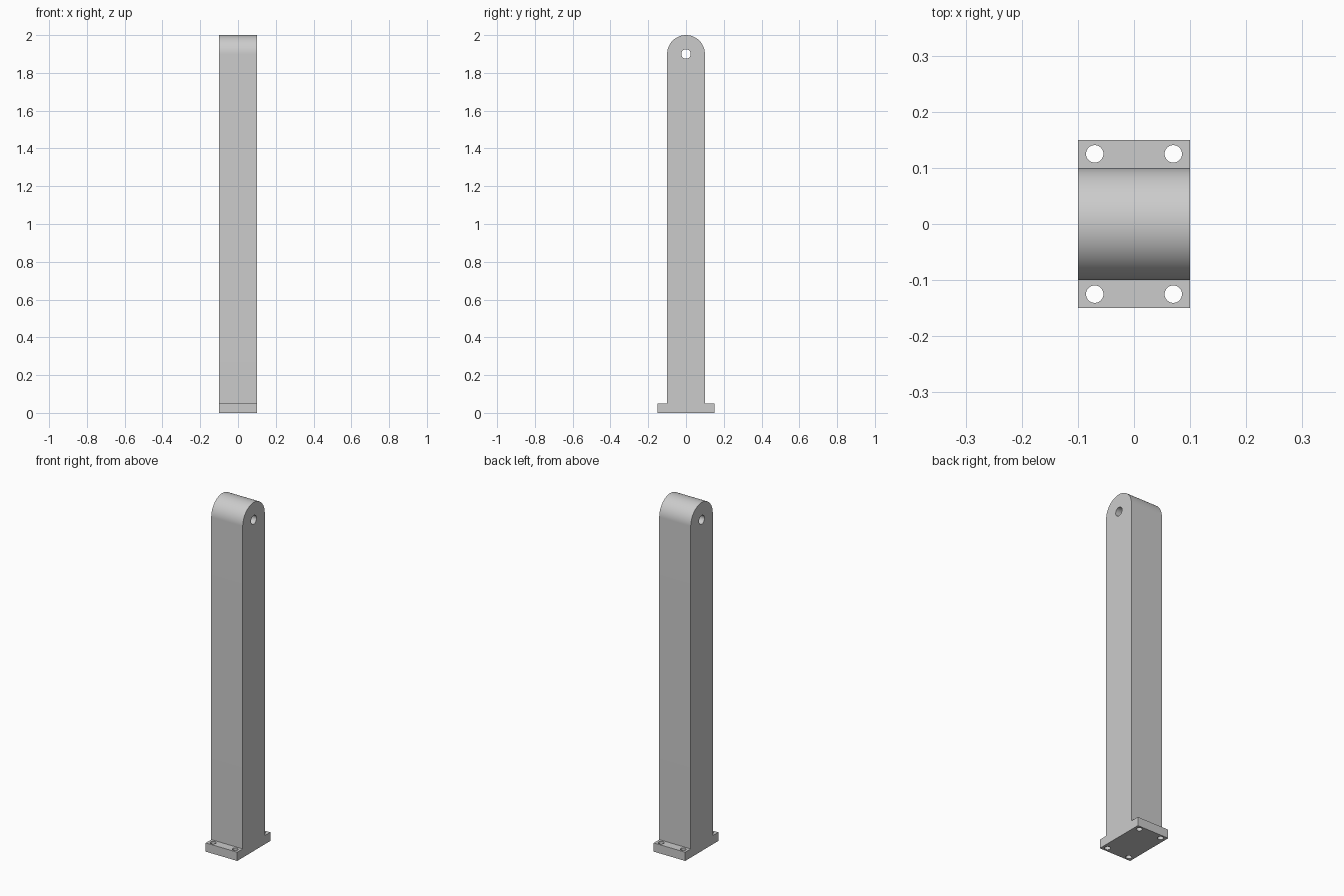
import bpy, bmesh, math

if "Cube" in bpy.data.objects:
    bpy.data.objects.remove(bpy.data.objects["Cube"], do_unlink=True)

HALF = 0.1        # half width of the post, also the radius of its rounded top
FOOT = 0.15       # half depth of the mounting foot
FOOT_TOP = 0.05
PIVOT_Z = 1.9
ARC_STEPS = 48

grey = bpy.data.materials.new("plain grey")
grey.use_nodes = True
colour = (0.6, 0.6, 0.6, 1)
grey.diffuse_color = colour
grey.node_tree.nodes["Principled BSDF"].inputs["Base Color"].default_value = colour


def cut_hole(target, name, radius, depth, location, rotation=(0, 0, 0)):
    """Drill a round hole through the target and remove the cutter."""
    bpy.ops.mesh.primitive_cylinder_add(vertices=48, radius=radius, depth=depth,
                                        location=location, rotation=rotation)
    cutter = bpy.context.object
    cutter.name = name
    cutter.hide_render = True
    cutter.data.materials.append(grey)
    mod = target.modifiers.new(name, 'BOOLEAN')
    mod.operation = 'DIFFERENCE'
    mod.solver = 'EXACT'
    mod.object = cutter
    bpy.ops.object.select_all(action='DESELECT')
    bpy.context.view_layer.objects.active = target
    target.select_set(True)
    bpy.ops.object.modifier_apply(modifier=name)
    bpy.data.objects.remove(cutter, do_unlink=True)


# Side profile: stepped foot, straight post, half-round top
profile = [(-HALF, FOOT_TOP), (-FOOT, FOOT_TOP), (-FOOT, 0),
           (FOOT, 0), (FOOT, FOOT_TOP), (HALF, FOOT_TOP)]
for i in range(ARC_STEPS + 1):
    a = math.pi * i / ARC_STEPS
    profile.append((HALF * math.cos(a), PIVOT_Z + HALF * math.sin(a)))

# Extrude the profile across the width
bm = bmesh.new()
face = bm.faces.new([bm.verts.new((-HALF, y, z)) for y, z in profile])
result = bmesh.ops.extrude_face_region(bm, geom=[face])
moved = [v for v in result["geom"] if isinstance(v, bmesh.types.BMVert)]
bmesh.ops.translate(bm, verts=moved, vec=(2 * HALF, 0, 0))
bmesh.ops.recalc_face_normals(bm, faces=bm.faces)
mesh = bpy.data.meshes.new("support_post")
bm.to_mesh(mesh)
bm.free()
mesh.materials.append(grey)
post = bpy.data.objects.new("support_post", mesh)
bpy.context.collection.objects.link(post)

# Pivot hole through the rounded top
cut_hole(post, "pivot_hole", 0.025, 0.4, (0, 0, PIVOT_Z), (0, math.pi / 2, 0))

# Four bolt holes in the foot
for sx in (-1, 1):
    for sy in (-1, 1):
        cut_hole(post, "bolt_hole", 0.0155, 0.2, (sx * 0.07, sy * 0.125, 0.025))

bpy.ops.object.shade_smooth_by_angle(angle=math.radians(30))
